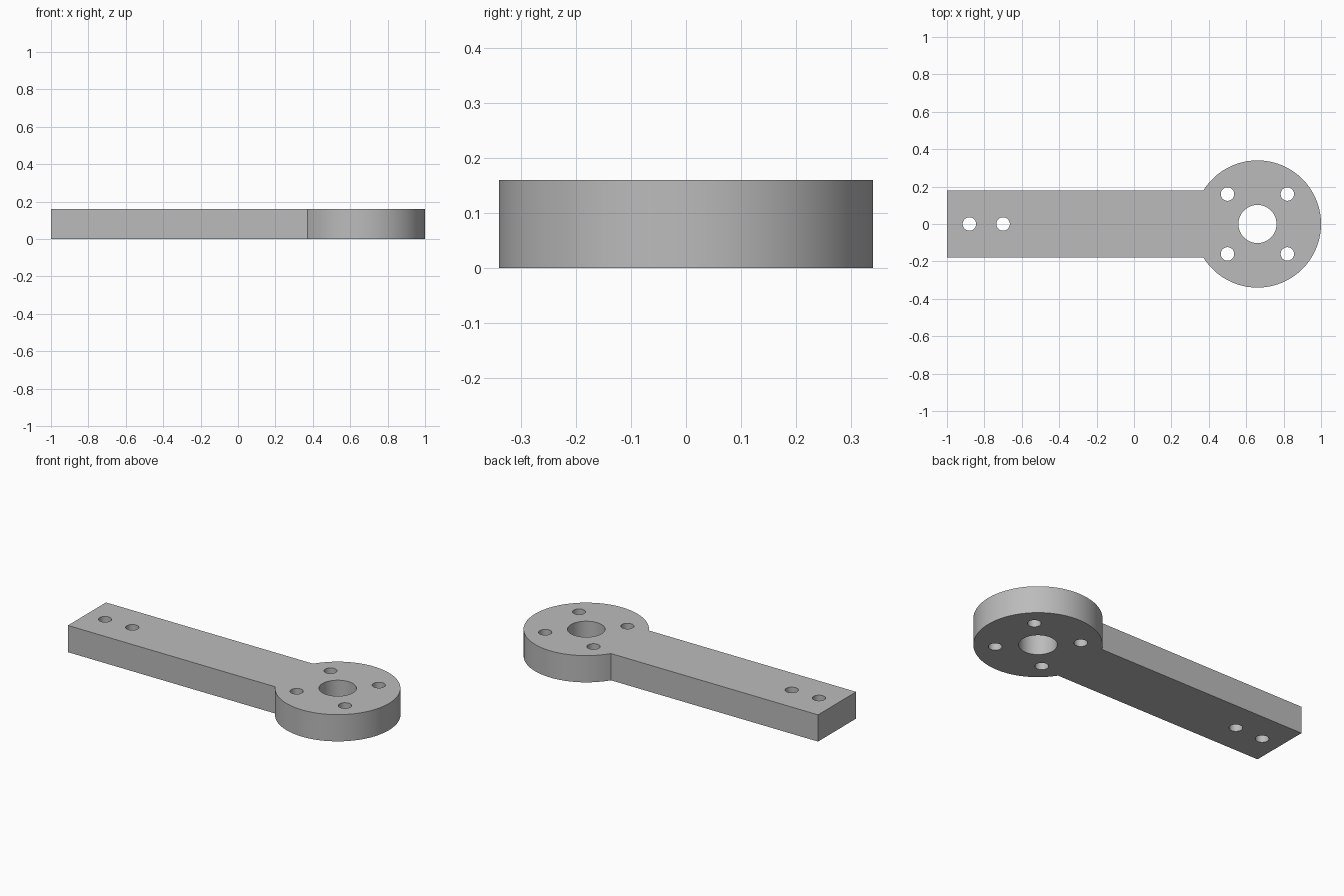
import bpy, bmesh, math

cube = bpy.data.objects.get("Cube")
if cube:
    bpy.data.objects.remove(cube, do_unlink=True)

THICKNESS = 0.16
ARM_HALF = 0.18
HUB_X, HUB_R = 0.66, 0.34
BOLT = 0.16          # bolt hole offset from the hub centre
HOLE_R, BORE_R = 0.036, 0.102

grey = bpy.data.materials.new("plain grey")
grey.use_nodes = True
color = (0.5, 0.5, 0.5, 1)
grey.diffuse_color = color
grey.node_tree.nodes["Principled BSDF"].inputs["Base Color"].default_value = color


def arc(cx, cy, r, start, end, steps):
    """Points along an arc, both ends included."""
    angles = [start + (end - start) * i / steps for i in range(steps + 1)]
    return [(cx + r * math.cos(a), cy + r * math.sin(a)) for a in angles]


def add_loop(bm, points):
    """Closed ring of edges on the ground plane."""
    verts = [bm.verts.new((x, y, 0)) for x, y in points]
    return [bm.edges.new((v, verts[i - 1])) for i, v in enumerate(verts)]


# Outline: straight arm running into the round hub
join = math.pi - math.asin(ARM_HALF / HUB_R)
outline = [(-1, ARM_HALF), (-1, -ARM_HALF)] + arc(HUB_X, 0, HUB_R, -join, join, 96)

# Through holes: central bore, four bolt holes, two arm holes
holes = [(HUB_X, 0, BORE_R), (-0.88, 0, HOLE_R), (-0.70, 0, HOLE_R)]
holes += [(HUB_X + sx * BOLT, sy * BOLT, HOLE_R) for sx in (-1, 1) for sy in (-1, 1)]

bm = bmesh.new()
edges = add_loop(bm, outline)
for x, y, r in holes:
    edges += add_loop(bm, arc(x, y, r, 0, math.tau, 48)[:-1])
bmesh.ops.triangle_fill(bm, edges=edges, use_beauty=True, normal=(0, 0, 1))

# Extrude the flat plate to its full thickness
solid = bmesh.ops.extrude_face_region(bm, geom=bm.faces[:], use_keep_orig=True)
top = [g for g in solid["geom"] if isinstance(g, bmesh.types.BMVert)]
bmesh.ops.translate(bm, verts=top, vec=(0, 0, THICKNESS))
bmesh.ops.recalc_face_normals(bm, faces=bm.faces[:])

mesh = bpy.data.meshes.new("lever_arm")
bm.to_mesh(mesh)
bm.free()
mesh.materials.append(grey)
arm = bpy.data.objects.new("lever_arm", mesh)
bpy.context.collection.objects.link(arm)

# Smooth round walls, crisp rims and corners
bpy.ops.object.select_all(action="DESELECT")
arm.select_set(True)
bpy.context.view_layer.objects.active = arm
bpy.ops.object.shade_smooth_by_angle(angle=math.radians(30))
